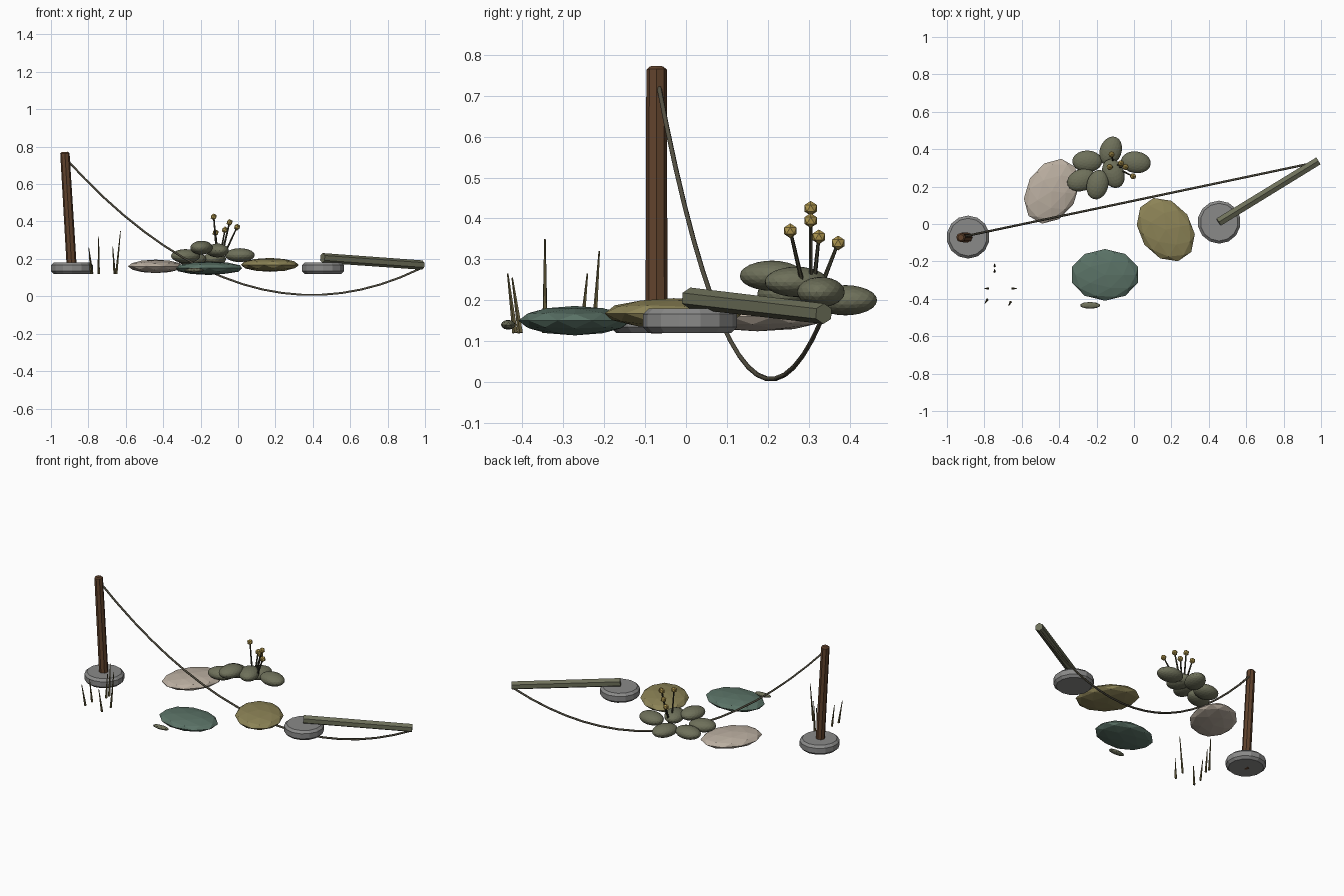
import bpy
import bmesh
import math
from mathutils import Vector, Matrix

if "Cube" in bpy.data.objects:
    bpy.data.objects.remove(bpy.data.objects["Cube"])


def material(name, r, g, b):
    """Flat material from an 8-bit display colour, stored as linear."""
    lin = [((c / 255 + 0.055) / 1.055) ** 2.4 for c in (r, g, b)] + [1]
    m = bpy.data.materials.new(name)
    m.use_nodes = True
    m.diffuse_color = lin
    m.node_tree.nodes["Principled BSDF"].inputs["Base Color"].default_value = lin
    return m


BROWN = material("brown wood", 96, 66, 44)
GREY = material("grey stone", 138, 138, 137)
MOSS = material("mossy green", 110, 112, 90)
ROPE = material("dark rope", 84, 80, 66)
PALE = material("pale stone", 186, 174, 160)
TEAL = material("teal stone", 90, 114, 102)
OLIVE = material("olive stone", 140, 131, 86)
GOLD = material("gold", 178, 153, 80)
REED = material("dry reed", 104, 95, 62)
STEM = material("dark stem", 62, 60, 46)


def finish(bm, name, mat):
    me = bpy.data.meshes.new(name)
    bm.to_mesh(me)
    bm.free()
    me.materials.append(mat)
    ob = bpy.data.objects.new(name, me)
    bpy.context.collection.objects.link(ob)
    return ob


def rod(name, a, b, r1, r2, sides, mat, bevel=0):
    """Straight tapered rod from point a to point b."""
    a, b = Vector(a), Vector(b)
    d = b - a
    m = Matrix.Translation((a + b) / 2) @ d.to_track_quat("Z", "Y").to_matrix().to_4x4()
    bm = bmesh.new()
    bmesh.ops.create_cone(bm, cap_ends=True, segments=sides, radius1=r1,
                          radius2=r2, depth=d.length, matrix=m)
    ob = finish(bm, name, mat)
    if bevel:
        mod = ob.modifiers.new("Edge", "BEVEL")
        mod.width = bevel
        mod.segments = 1
        mod.limit_method = "ANGLE"
        mod.angle_limit = math.radians(60)
    return ob


def pebble(name, loc, size, turn, mat, detail=2):
    """Faceted ellipsoid turned about the vertical."""
    bm = bmesh.new()
    bmesh.ops.create_icosphere(
        bm, subdivisions=detail, radius=1,
        matrix=Matrix.LocRotScale(Vector(loc), Matrix.Rotation(math.radians(turn), 3, "Z"),
                                  Vector(size)))
    return finish(bm, name, mat)


# Stone footings
for side, x, y in (("right", -0.887, -0.07), ("left", 0.455, 0.01)):
    rod(side + "_footing", (x, y, 0.12), (x, y, 0.18), 0.115, 0.115, 14, GREY, 0.014)

# Leaning post and fallen post
rod("standing_post", (-0.887, -0.072, 0.12), (-0.926, -0.072, 0.772),
    0.027, 0.025, 8, BROWN, 0.008)
rod("fallen_post", (0.452, 0.01, 0.205), (0.985, 0.337, 0.167), 0.026, 0.025, 6, MOSS)

# Sagging rope
start, end = Vector((-0.925, -0.07, 0)), Vector((0.975, 0.33, 0))
curve = bpy.data.curves.new("rope", "CURVE")
curve.dimensions = "3D"
curve.bevel_depth = 0.006
curve.bevel_resolution = 1
curve.use_fill_caps = True
steps = 18
spline = curve.splines.new("POLY")
spline.points.add(steps)
for i, p in enumerate(spline.points):
    t = i / steps
    q = start.lerp(end, t)
    p.co = (q.x, q.y, 0.007 + 1.52 * (t - 0.695) ** 2, 1)
curve.materials.append(ROPE)
bpy.context.collection.objects.link(bpy.data.objects.new("rope", curve))

# Flat stepping stones
pebble("pale_stone", (-0.44, 0.175, 0.16), (0.185, 0.135, 0.036), 60, PALE)
pebble("olive_stone", (0.17, -0.03, 0.168), (0.185, 0.14, 0.037), -55, OLIVE)
pebble("teal_stone", (-0.155, -0.272, 0.15), (0.185, 0.138, 0.036), 0, TEAL)
pebble("small_leaf", (-0.235, -0.435, 0.14), (0.055, 0.018, 0.012), 0, MOSS)

# Cluster of rounded leaves
for i, (x, y, z, turn) in enumerate((
        (-0.125, 0.39, 0.2, 70), (-0.25, 0.335, 0.2, 0), (0.01, 0.33, 0.22, -8),
        (-0.28, 0.235, 0.215, 20), (-0.195, 0.21, 0.26, 75), (-0.11, 0.27, 0.245, 110))):
    leaf = pebble(f"cluster_leaf_{i + 1}", (x, y, z), (0.08, 0.058, 0.037), turn, MOSS, 3)

# Budded stems rising from the cluster
heart = Vector((-0.105, 0.305, 0.22))
for i, bud in enumerate(((-0.005, 0.255, 0.37), (-0.13, 0.305, 0.425),
                         (-0.12, 0.372, 0.34), (-0.045, 0.305, 0.395),
                         (-0.07, 0.325, 0.355))):
    bud = Vector(bud)
    root = heart + Vector((bud.x - heart.x, bud.y - heart.y, 0)) * 0.3
    rod(f"stem_{i + 1}", root, bud, 0.006, 0.004, 6, STEM)
    pebble(f"bud_{i + 1}", bud, (0.018,) * 3, 0, GOLD, 1)

# Reeds beside the standing post: foot x, y, lean x, y, tip height
for i, (x, y, dx, dy, top) in enumerate((
        (-0.745, -0.225, 0, 0.013, 0.32), (-0.745, -0.255, 0, 0.014, 0.265),
        (-0.78, -0.345, -0.018, 0, 0.26), (-0.65, -0.345, 0.022, 0, 0.35),
        (-0.785, -0.405, -0.012, -0.02, 0.255), (-0.66, -0.418, -0.01, -0.018, 0.265))):
    rod(f"reed_{i + 1}", (x, y, 0.12), (x + dx, y + dy, top), 0.007, 0.002, 5, REED)
